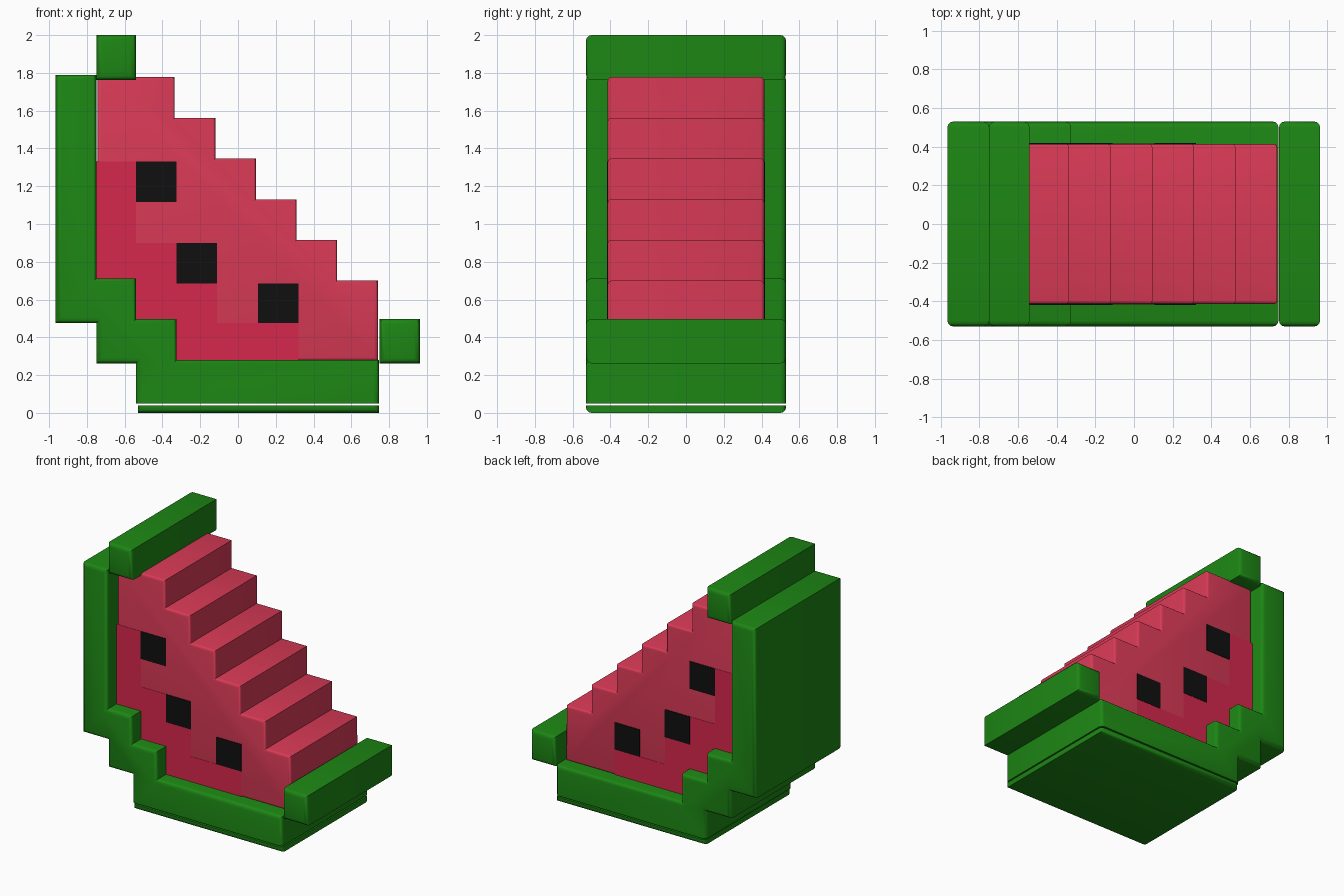
import bpy, bmesh

if "Cube" in bpy.data.objects:
    bpy.data.objects.remove(bpy.data.objects["Cube"])


def material(name, rgb):
    m = bpy.data.materials.new(name)
    m.diffuse_color = (*rgb, 1)
    m.use_nodes = True
    m.node_tree.nodes["Principled BSDF"].inputs["Base Color"].default_value = m.diffuse_color
    return m


GREEN = material("rind_green", (0.012, 0.24, 0.007))
RED = material("flesh_red", (0.69, 0.042, 0.093))
DEEP = material("flesh_deep_red", (0.67, 0.021, 0.072))
BLACK = material("seed_black", (0.005, 0.005, 0.005))


def prism(name, profile, half, mat, bevel=0.0, keep_z=None):
    """Extrude an x-z outline through y; round the front and back rims."""
    bm = bmesh.new()
    face = bm.faces.new([bm.verts.new((x, -half, z)) for x, z in profile])
    ext = bmesh.ops.extrude_face_region(bm, geom=[face])
    moved = [v for v in ext["geom"] if isinstance(v, bmesh.types.BMVert)]
    bmesh.ops.translate(bm, verts=moved, vec=(0, 2 * half, 0))
    bmesh.ops.recalc_face_normals(bm, faces=bm.faces)
    if bevel:
        rims = [e for e in bm.edges
                if abs(e.verts[0].co.y - e.verts[1].co.y) < 1e-5
                and not (keep_z is not None
                         and all(abs(v.co.z - keep_z) < 1e-4 for v in e.verts))]
        bmesh.ops.bevel(bm, geom=rims, offset=bevel, segments=3, profile=0.5,
                        affect="EDGES", clamp_overlap=True)
    mesh = bpy.data.meshes.new(name)
    bm.to_mesh(mesh)
    bm.free()
    mesh.materials.append(mat)
    ob = bpy.data.objects.new(name, mesh)
    bpy.context.collection.objects.link(ob)
    bpy.ops.object.select_all(action="DESELECT")
    ob.select_set(True)
    bpy.context.view_layer.objects.active = ob
    bpy.ops.object.shade_smooth_by_angle(angle=0.7)
    return ob


def rect(x0, x1, z0, z1):
    return [(x0, z0), (x1, z0), (x1, z1), (x0, z1)]


# Stepped rind, its two tips and the base plate
rind = [(-0.965, 0.475), (-0.75, 0.475), (-0.75, 0.262), (-0.54, 0.262),
        (-0.54, 0.05), (0.747, 0.05), (0.747, 0.28), (-0.325, 0.28),
        (-0.325, 0.497), (-0.54, 0.497), (-0.54, 0.712), (-0.75, 0.712),
        (-0.75, 1.79), (-0.965, 1.79)]
prism("rind", rind, 0.53, GREEN, 0.03, keep_z=0.05)
prism("rind_top_tip", rect(-0.75, -0.54, 1.762, 2.0), 0.53, GREEN, 0.03)
prism("rind_end_tip", rect(0.75, 0.963, 0.262, 0.497), 0.53, GREEN, 0.03)
prism("base_plate", rect(-0.53, 0.747, 0, 0.04), 0.53, GREEN, 0.03, keep_z=0.04)

# Flesh staircase: six steps down to the right
stairs = [(-0.745, 0.275), (0.742, 0.275)]
for i in range(6):
    z = 0.70 + 0.2155 * i
    stairs += [(0.74 - 0.215 * i, z), (0.74 - 0.215 * (i + 1), z)]
stairs[-1] = (-0.745, 1.777)
prism("flesh", stairs, 0.415, RED, 0.02)

# Deep red cells next to the rind, slightly proud on both faces
deep = [(-0.75, -0.54, 0.70, 1.33), (-0.54, -0.325, 0.49, 0.90),
        (-0.325, -0.11, 0.275, 0.685), (-0.11, 0.32, 0.275, 0.475)]
seeds = [(-0.54, -0.325, 1.117, 1.33), (-0.325, -0.11, 0.685, 0.90),
         (0.105, 0.32, 0.475, 0.685)]
for label, cells, half, mat in (("deep_flesh", deep, 0.417, DEEP),
                                ("seed", seeds, 0.419, BLACK)):
    for i, c in enumerate(cells):
        prism(f"{label}_{i + 1}", rect(*c), half, mat)
